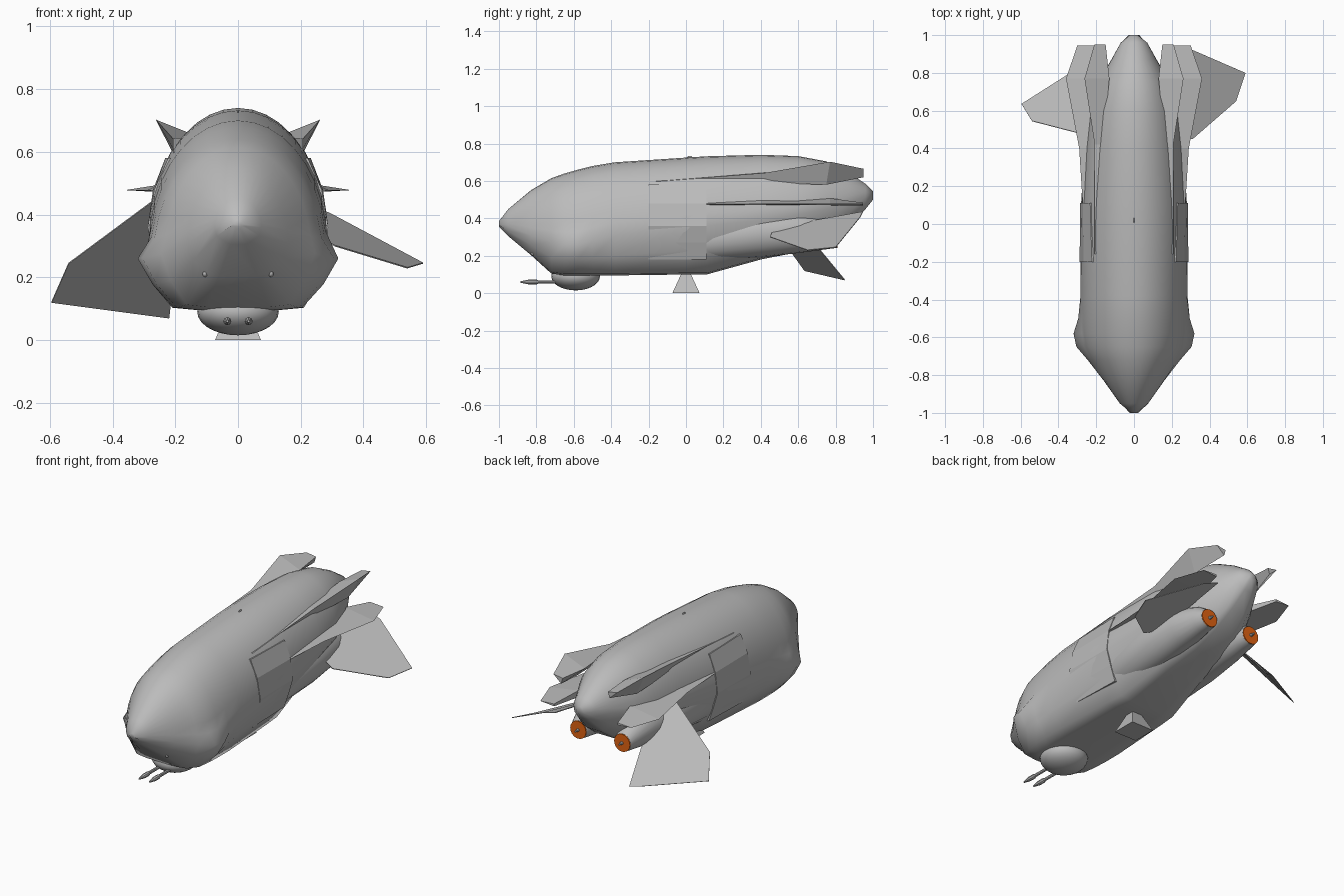
import bpy, bmesh, math
from mathutils import Vector

old = bpy.data.objects.get("Cube")
if old:
    bpy.data.objects.remove(old, do_unlink=True)


def make_mat(name, rgb):
    m = bpy.data.materials.new(name)
    m.use_nodes = True
    m.diffuse_color = (*rgb, 1)
    m.node_tree.nodes["Principled BSDF"].inputs["Base Color"].default_value = (*rgb, 1)
    return m


GREY = make_mat("hull grey", (0.5, 0.5, 0.5))
ORANGE = make_mat("engine orange", (0.75, 0.125, 0.006))


def finish(name, bm, mat=GREY, smooth=None):
    bmesh.ops.recalc_face_normals(bm, faces=bm.faces)
    me = bpy.data.meshes.new(name)
    bm.to_mesh(me)
    bm.free()
    ob = bpy.data.objects.new(name, me)
    bpy.context.collection.objects.link(ob)
    me.materials.append(mat)
    if smooth:
        bpy.ops.object.select_all(action='DESELECT')
        ob.select_set(True)
        bpy.context.view_layer.objects.active = ob
        bpy.ops.object.shade_smooth_by_angle(angle=math.radians(smooth))
    return ob


def loft(name, rings, mat=GREY, smooth=None):
    """Skin a list of closed rings and cap both ends."""
    bm = bmesh.new()
    loops = [[bm.verts.new(p) for p in ring] for ring in rings]
    n = len(loops[0])
    for a, b in zip(loops, loops[1:]):
        for i in range(n):
            j = (i + 1) % n
            bm.faces.new((a[i], a[j], b[j], b[i]))
    bm.faces.new(loops[0])
    bm.faces.new(loops[-1])
    return finish(name, bm, mat, smooth)


def plate(name, points, thick=0.004):
    bm = bmesh.new()
    bm.faces.new([bm.verts.new(p) for p in points])
    ob = finish(name, bm)
    mod = ob.modifiers.new("thickness", 'SOLIDIFY')
    mod.thickness, mod.offset = thick, 0
    return ob


def tube(name, x, stations, mat=GREY, sides=20):
    """Oval body along y from (y, z, half width, half height) stations."""
    rings = []
    angles = [math.tau * i / sides for i in range(sides)]
    for y, z, rx, rz in stations:
        rings.append([(x + rx * math.cos(a), y, z + rz * math.sin(a)) for a in angles])
    return loft(name, rings, mat, 40)


def ball(name, centre, scale):
    bm = bmesh.new()
    bmesh.ops.create_uvsphere(bm, u_segments=24, v_segments=14, radius=1)
    for v in bm.verts:
        v.co = Vector(a * s for a, s in zip(v.co, scale)) + Vector(centre)
    return finish(name, bm, GREY, 40)


# Hull stations: y, bottom z, top z, keel half width, side half width, chine z, cheek bulge
STATIONS = [
    (-1, .355, .385, .012, .015, .37, 0), (-.95, .305, .45, .04, .075, .36, 0),
    (-.83, .205, .55, .1, .16, .31, 0), (-.72, .105, .615, .165, .235, .275, .01),
    (-.65, .095, .64, .195, .27, .262, .035), (-.58, .095, .66, .205, .28, .26, .04),
    (-.5, .095, .68, .21, .283, .28, .012), (-.38, .095, .7, .21, .283, .31, 0),
    (0, .1, .725, .19, .285, .35, 0), (.11, .1, .732, .18, .28, .36, 0),
    (.4, .18, .74, .14, .262, .39, 0), (.6, .22, .733, .11, .235, .42, 0),
    (.75, .275, .705, .1, .19, .45, 0), (.87, .36, .645, .07, .12, .49, 0),
    (.96, .45, .585, .04, .07, .52, 0), (1, .5, .545, .015, .02, .525, 0),
]


def hull_ring(y, zb, zt, wb, wc, zc, cheek, steps=18):
    arc = [math.pi * i / steps for i in range(1, steps)]
    ring = [(wc * math.cos(a), y, zc + (zt - zc) * math.sin(a)) for a in arc]
    wide = wc + cheek
    waist = (wb + wide) / 2 + .01, (zb + zc) / 2
    left = [(wide, zc), waist, (wb, zb + .008), (wb * .6, zb)]
    return ([(x, y, z) for x, z in reversed(left)] + ring
            + [(-x, y, z) for x, z in left])


loft("hull", [hull_ring(*s) for s in STATIONS], smooth=60)

for side, s in (("left", 1), ("right", -1)):
    # Long engine nacelle blended into the belly, orange exhaust and its spike
    tube(side + "_nacelle", s * .145, [
        (0, .27, .07, .09), (.11, .29, .11, .12), (.4, .32, .12, .13),
        (.6, .33, .105, .115), (.75, .31, .07, .075), (.805, .295, .053, .053)])
    tube(side + "_exhaust", s * .145, [
        (.8, .295, .052, .052), (.811, .295, .052, .052)], ORANGE)
    tube(side + "_exhaust_spike", s * .145, [
        (.8, .295, .012, .012), (.84, .295, .004, .004)], sides=8)

    # Long upper fin: outer tip, inner root and lower root at each station
    upper = [
        [(.208, -.16, .598), (.2, -.16, .6), (.2, -.16, .595)],
        [(.208, .42, .643), (.165, .42, .645), (.195, .42, .59)],
        [(.262, .77, .703), (.13, .77, .65), (.2, .75, .58)],
        [(.21, .95, .665), (.15, .95, .655), (.16, .95, .62)],
    ]
    loft(side + "_upper_fin", [[(s * x, y, z) for x, y, z in r] for r in upper])

    # Middle fin, flat below and sloping up to the hull above
    middle = [
        [(x, y, .478), (i, y, .478 + t), (i, y, .47)] for x, i, y, t in (
            (.272, .26, .11, .004), (.29, .22, .4, .03),
            (.36, .17, .77, .03), (.3, .21, .945, .006))]
    loft(side + "_middle_fin", [[(s * x, y, z) for x, y, z in r] for r in middle])

    # Thin side panel following the hull: height, half width at front and back
    panel = [(.18, .238, .228), (.27, .267, .259), (.36, .288, .285),
             (.48, .267, .271), (.58, .223, .232)]
    loft(side + "_side_panel", [
        [(s * p[k], y, p[0]) for p in panel]
        + [(s * (p[k] - .015), y, p[0]) for p in reversed(panel)]
        for k, y in ((1, -.2), (2, .11))])

    # Nose lamp and chin gun
    ball(side + "_nose_lamp", (s * .105, -.818, .212), (.008, .012, .011))
    tube(side + "_gun", s * .034, [
        (-.885, .06, .004, .004), (-.84, .06, .013, .013), (-.8, .06, .013, .013),
        (-.79, .06, .009, .009), (-.66, .06, .009, .009)], sides=8)

# Lower tail fins, each set at its own angle
plate("left_lower_fin", [
    (.59, .8, .245), (.54, .65, .23), (.31, .45, .3),
    (.2, .47, .35), (.2, .945, .435), (.29, .93, .405)])
plate("right_lower_fin", [
    (-.54, .545, .245), (-.595, .635, .12), (-.28, .835, .08),
    (-.22, .85, .07), (-.2, .71, .24), (-.2, .58, .37), (-.27, .475, .445)])

# Chin turret
ball("chin_turret", (0, -.59, .09), (.13, .13, .075))

# Tapered landing foot
loft("landing_foot", [
    [(sx * w, sy * d, z) for sx, sy in ((1, 1), (-1, 1), (-1, -1), (1, -1))]
    for w, d, z in ((.073, .073, 0), (.025, .02, .115))])

# Small mast on the back
ball("top_mast", (0, .02, .725), (.004, .014, .009))
